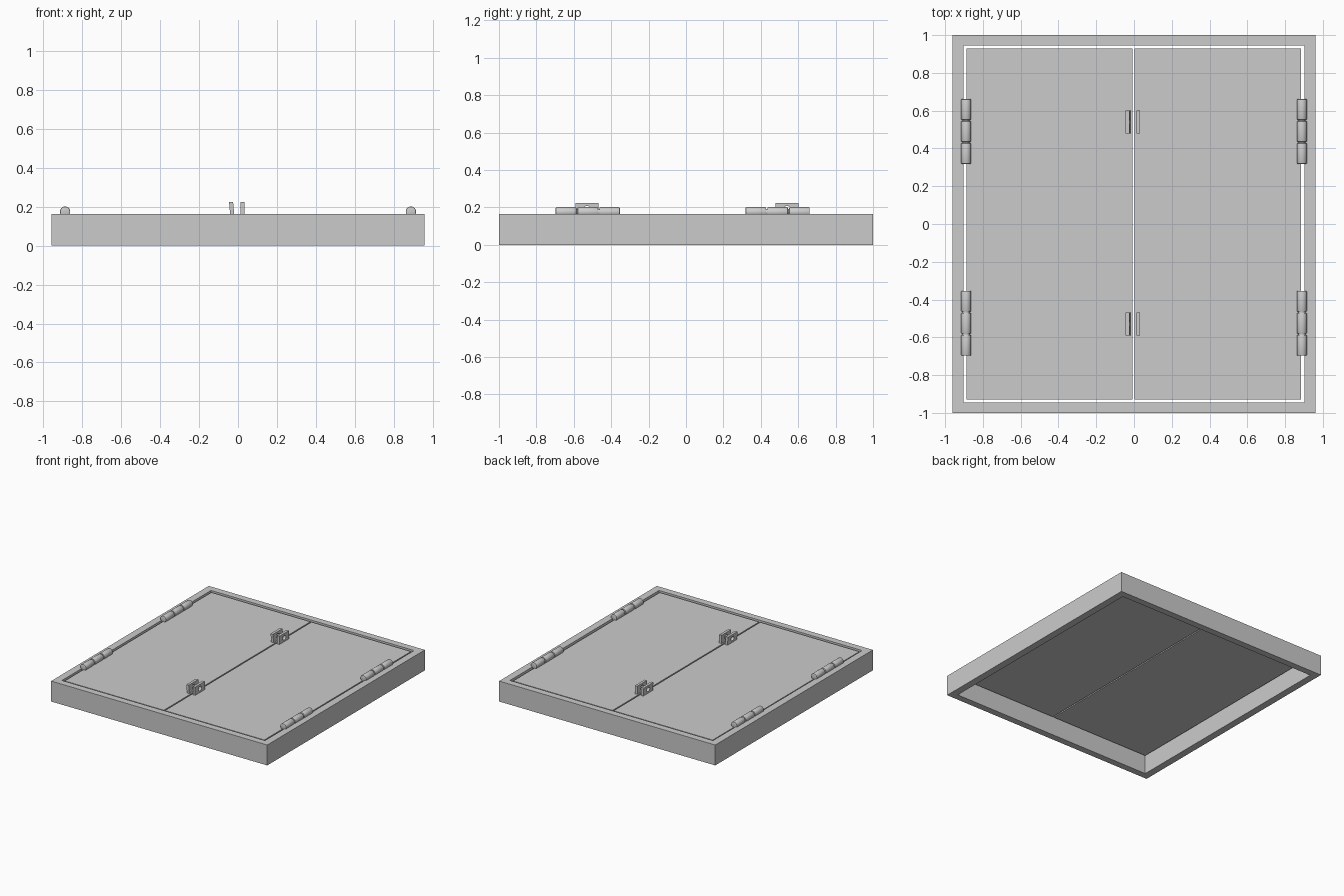
import bpy, bmesh, math
from mathutils import Vector, Matrix

if "Cube" in bpy.data.objects:
    bpy.data.objects.remove(bpy.data.objects["Cube"])


def finish(name, bm, smooth=False):
    bmesh.ops.recalc_face_normals(bm, faces=bm.faces)
    me = bpy.data.meshes.new(name)
    bm.to_mesh(me)
    bm.free()
    ob = bpy.data.objects.new(name, me)
    bpy.context.collection.objects.link(ob)
    if smooth:
        bpy.ops.object.select_all(action='DESELECT')
        ob.select_set(True)
        bpy.context.view_layer.objects.active = ob
        bpy.ops.object.shade_smooth_by_angle(angle=math.radians(40))
    return ob


def box(name, x0, x1, y0, y1, z0, z1):
    bm = bmesh.new()
    bmesh.ops.create_cube(bm, size=1)
    for v in bm.verts:
        v.co = Vector(((x0 + x1) / 2 + v.co.x * (x1 - x0),
                       (y0 + y1) / 2 + v.co.y * (y1 - y0),
                       (z0 + z1) / 2 + v.co.z * (z1 - z0)))
    return finish(name, bm)


def ring_solid(name, inner, outer, offset):
    """Closed solid between two matching loops, extruded along offset."""
    bm = bmesh.new()
    off = Vector(offset)
    loops = [[bm.verts.new(Vector(p) + d) for p in pts]
             for pts, d in ((inner, off * 0), (outer, off * 0), (outer, off), (inner, off))]
    n = len(inner)
    for k in range(4):
        a, b = loops[k], loops[(k + 1) % 4]
        for i in range(n):
            j = (i + 1) % n
            bm.faces.new((a[i], a[j], b[j], b[i]))
    return finish(name, bm)


def rect(hx, hy, z):
    return [(-hx, -hy, z), (hx, -hy, z), (hx, hy, z), (-hx, hy, z)]


def cylinder_y(name, x, y, z, r, length, bevel=0.0):
    bm = bmesh.new()
    bmesh.ops.create_cone(bm, cap_ends=True, segments=24, radius1=r, radius2=r, depth=length,
                          matrix=Matrix.Translation((x, y, z)) @ Matrix.Rotation(math.pi / 2, 4, 'X'))
    if bevel:
        rims = [e for e in bm.edges if any(len(f.verts) > 4 for f in e.link_faces)]
        bmesh.ops.bevel(bm, geom=rims, offset=bevel, segments=2, affect='EDGES', profile=0.5)
    return finish(name, bm, True)


# Outer frame, open top and bottom
ring_solid("frame", rect(0.902, 0.946, 0), rect(0.96, 1.0, 0), (0, 0, 0.164))

# Two thin door leaves
box("door_left", -0.888, -0.008, -0.93, 0.93, 0.14, 0.158)
box("door_right", 0.002, 0.885, -0.93, 0.93, 0.14, 0.158)

# Hinges: three knuckles on a pin
for x in (-0.889, 0.889):
    for yc in (0.49, -0.525):
        for k in (-1, 0, 1):
            cylinder_y("hinge_knuckle", x, yc + k * 0.1165, 0.175, 0.0265, 0.11, 0.005)
        cylinder_y("hinge_pin", x, yc, 0.175, 0.018, 0.33)


# Lock plates with a round hole; the left ones lean outwards
def lock_plate(name, x, yc, thick, lean):
    hole, edge = [], []
    for i in range(24):
        c, s = math.cos(i * math.tau / 24), math.sin(i * math.tau / 24)
        m = max(abs(c), abs(s))
        for pts, y, z in ((hole, 0.02 * c, 0.018 * s),
                          (edge, 0.061 * c / m, 0.034 * s / m)):
            pts.append((x + lean * z, yc + y, 0.19 + z))
    ring_solid(name, hole, edge, (thick, 0, 0))


for yc in (0.54, -0.529):
    lock_plate("lock_plate_left", -0.043, yc, 0.021, -0.09)
    lock_plate("lock_plate_right", 0.012, yc, 0.021, 0)
